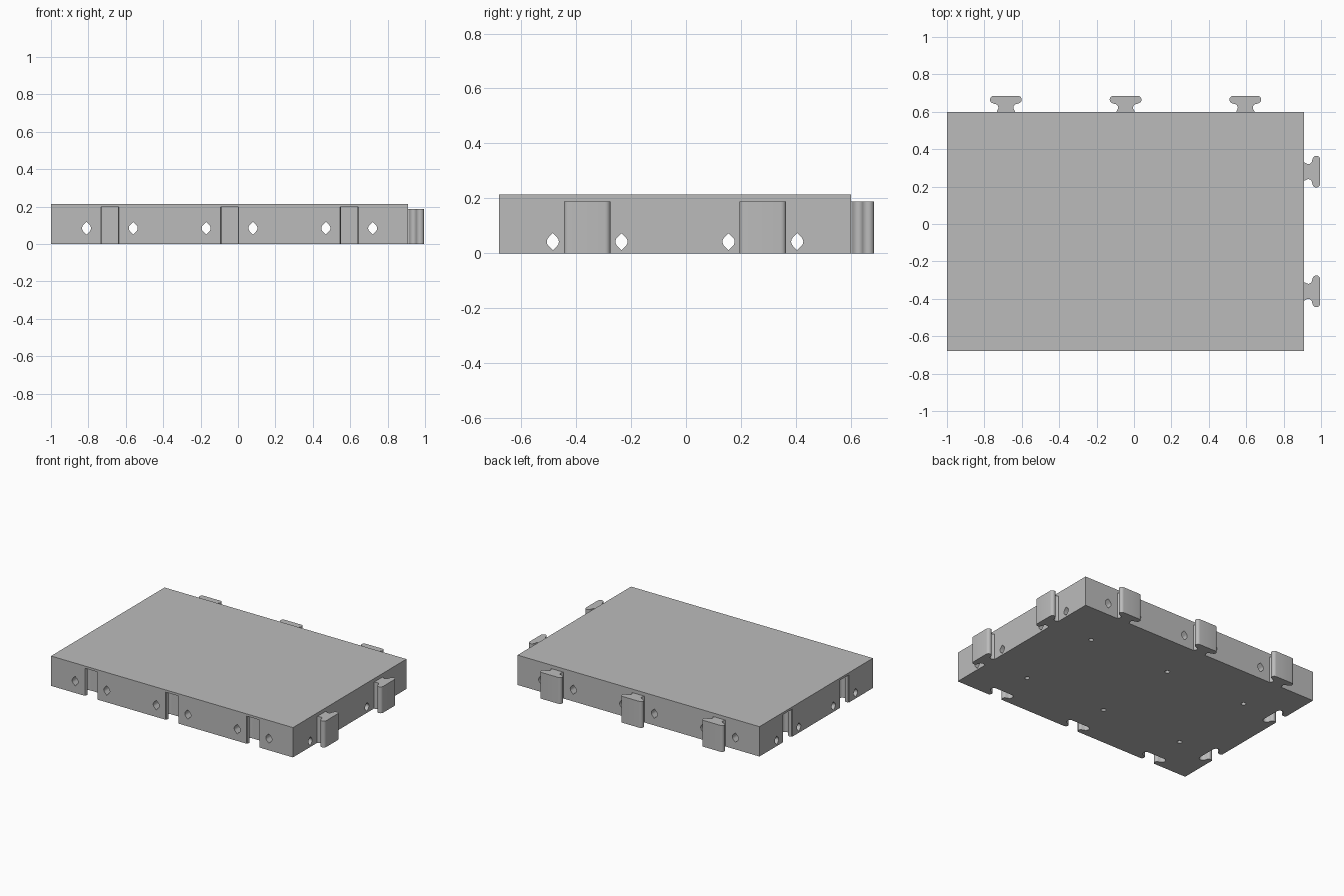
import bpy, bmesh
from math import cos, sin, pi, sqrt
from mathutils import Matrix, Vector

if "Cube" in bpy.data.objects:
    bpy.data.objects.remove(bpy.data.objects["Cube"], do_unlink=True)

# Plate limits and connector grid
X0, X1, Y0, Y1, TOP = -1.0, 0.91, -0.68, 0.60, 0.213
COLS = [-0.685, -0.045, 0.595]
ROWS = [-0.36, 0.28]
TAB_H, SOCKET_H, HOLE_OFFSET = 0.188, 0.197, 0.125

grey = bpy.data.materials.new("grey plastic")
grey.use_nodes = True
grey.diffuse_color = (0.5, 0.5, 0.5, 1)
grey.node_tree.nodes["Principled BSDF"].inputs["Base Color"].default_value = (0.5, 0.5, 0.5, 1)


def prism(name, outline, depth, matrix):
    """Extrude a flat outline along its local z, then place it."""
    bm = bmesh.new()
    face = bm.faces.new([bm.verts.new((x, y, 0)) for x, y in outline])
    ext = bmesh.ops.extrude_face_region(bm, geom=[face])
    moved = [v for v in ext["geom"] if isinstance(v, bmesh.types.BMVert)]
    bmesh.ops.translate(bm, verts=moved, vec=(0, 0, depth))
    bm.transform(matrix)
    bmesh.ops.recalc_face_normals(bm, faces=bm.faces)
    mesh = bpy.data.meshes.new(name)
    bm.to_mesh(mesh)
    bm.free()
    mesh.materials.append(grey)
    obj = bpy.data.objects.new(name, mesh)
    bpy.context.collection.objects.link(obj)
    return obj


def arc(cx, cy, r, start, end, steps=6):
    angles = [(start + (end - start) * i / steps) * pi / 180 for i in range(steps + 1)]
    return [(cx + r * cos(a), cy + r * sin(a)) for a in angles]


def key_outline(gap=0.0, base=0.0):
    """T-shaped key pointing along +y: flared neck and rounded head."""
    r = 0.02 + gap
    half = [(0.048 + gap, base), (0.048 + gap, 0.004)]
    half += arc(0.060 + gap, 0.022 - gap, 0.02, 220, 90)
    half += arc(0.065, 0.065, r, -70, 90, 10)
    return half + [(-x, y) for x, y in reversed(half)]


def hole_outline(r):
    """Round hole with a pointed roof and floor."""
    tip = r * sqrt(2)
    return arc(0, 0, r, -45, 45, 8) + [(0, tip)] + arc(0, 0, r, 135, 225, 8) + [(0, -tip)]


def shade(obj):
    bpy.ops.object.select_all(action="DESELECT")
    obj.select_set(True)
    bpy.context.view_layer.objects.active = obj
    bpy.ops.object.shade_smooth_by_angle(angle=pi / 6)


TURN_X = Matrix.Rotation(-pi / 2, 4, "Z")    # key pointing along +x
ALONG_Y = Matrix.Rotation(pi / 2, 4, "X")    # extrusion towards -y
ALONG_X = Matrix(((0, 0, 1, 0), (1, 0, 0, 0), (0, 1, 0, 0), (0, 0, 0, 1)))


def at(x, y, z):
    return Matrix.Translation(Vector((x, y, z)))


# Plate
plate = prism("plate", [(X0, Y0), (X1, Y0), (X1, Y1), (X0, Y1)], TOP, Matrix())

# Sockets and through channels along each side, blind holes underneath
cutters = []
socket = key_outline(0.004, -0.05)
for x in COLS:
    cutters.append(prism("front_socket_cutter", socket, SOCKET_H + 0.05, at(x, Y0, -0.05)))
    for side in (-1, 1):
        cutters.append(prism("long_channel_cutter", hole_outline(0.024), 1.6,
                             at(x + side * HOLE_OFFSET, 0.8, 0.084) @ ALONG_Y))
    for y in ROWS:
        cutters.append(prism("pin_hole_cutter", arc(0, 0, 0.016, 0, 345, 23), 0.15,
                             at(x, y, -0.05)))
for y in ROWS:
    cutters.append(prism("side_socket_cutter", socket, SOCKET_H + 0.05,
                         at(X0, y, -0.05) @ TURN_X))
    for side in (-1, 1):
        cutters.append(prism("cross_channel_cutter", hole_outline(0.022), 2.4,
                             at(-1.2, y + side * HOLE_OFFSET, 0.042) @ ALONG_X))

bpy.context.view_layer.objects.active = plate
for cutter in cutters:
    cutter.hide_render = True
    mod = plate.modifiers.new("cut", "BOOLEAN")
    mod.operation, mod.solver, mod.object = "DIFFERENCE", "EXACT", cutter
    bpy.ops.object.modifier_apply(modifier=mod.name)
for cutter in cutters:
    bpy.data.objects.remove(cutter, do_unlink=True)
shade(plate)

# Connector tabs on the back and on the +x side
for i, x in enumerate(COLS):
    shade(prism(f"back_tab_{i + 1}", key_outline(), TAB_H, at(x, Y1, 0)))
for i, y in enumerate(ROWS):
    shade(prism(f"side_tab_{i + 1}", key_outline(), TAB_H, at(X1, y, 0) @ TURN_X))
